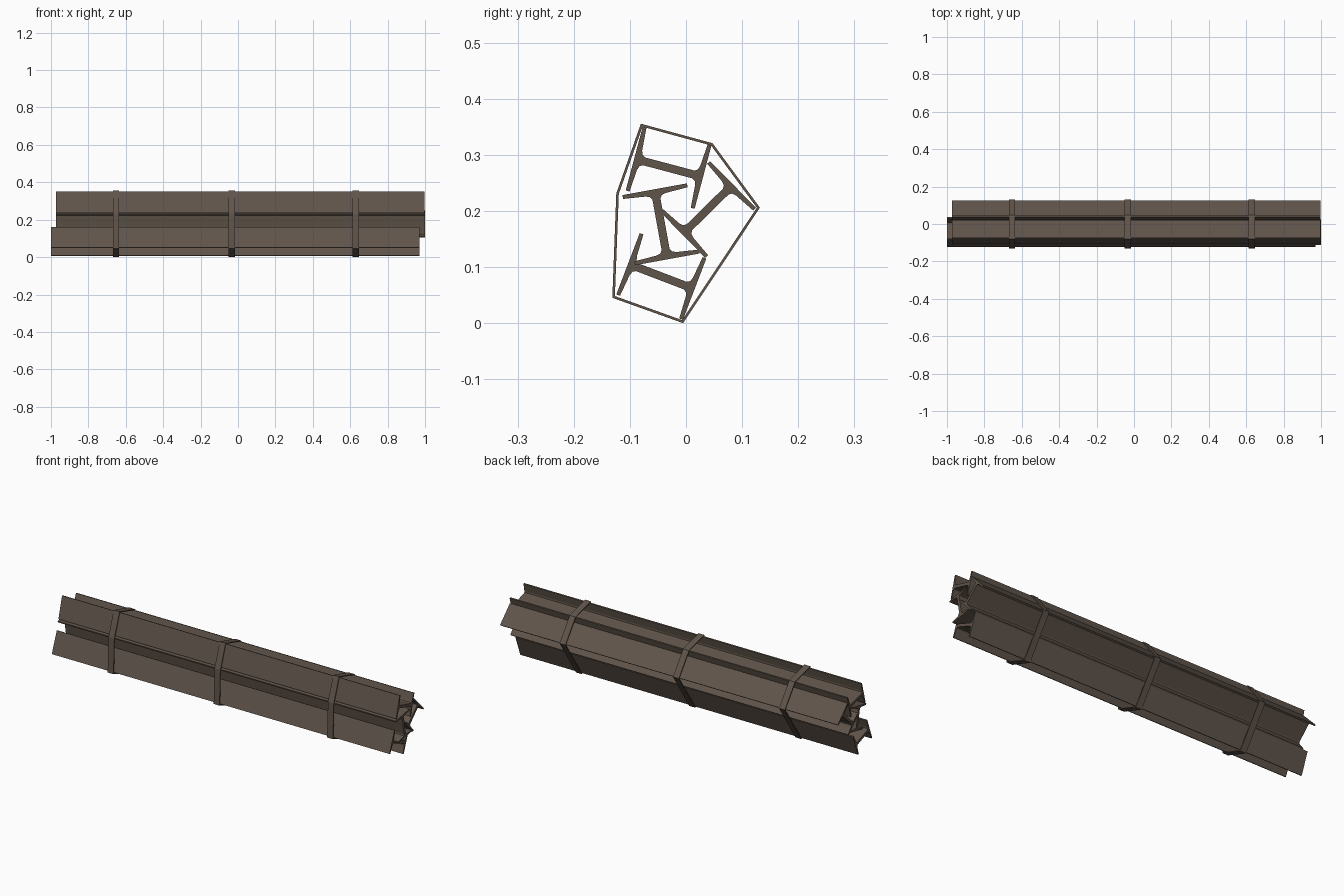
import bpy, bmesh, math
from mathutils import Vector

if "Cube" in bpy.data.objects:
    bpy.data.objects.remove(bpy.data.objects["Cube"])


def material(name, rgb):
    m = bpy.data.materials.new(name)
    m.diffuse_color = (*rgb, 1)
    m.use_nodes = True
    m.node_tree.nodes["Principled BSDF"].inputs["Base Color"].default_value = m.diffuse_color
    return m


steel = material("brown steel", (0.118, 0.090, 0.070))


def finish(name, bm):
    bmesh.ops.recalc_face_normals(bm, faces=bm.faces)
    me = bpy.data.meshes.new(name)
    bm.to_mesh(me)
    bm.free()
    ob = bpy.data.objects.new(name, me)
    bpy.context.collection.objects.link(ob)
    me.materials.append(steel)


# I-beam section: one quarter (along web, along flange), mirrored to a full outline
D, W = 0.0635, 0.0585
quarter = [(D, W), (D - 0.007, W), (D - 0.010, 0.018),
           (D - 0.0125, 0.0105), (D - 0.018, 0.0072)]
outline = (quarter + [(-u, v) for u, v in reversed(quarter)]
           + [(-u, -v) for u, v in quarter]
           + [(u, -v) for u, v in reversed(quarter)])


def beam(name, cy, cz, angle, x0, x1):
    c, s = math.cos(math.radians(angle)), math.sin(math.radians(angle))
    bm = bmesh.new()
    face = bm.faces.new([bm.verts.new((x0, cy + u * c - v * s, cz + u * s + v * c))
                         for u, v in outline])
    ext = bmesh.ops.extrude_face_region(bm, geom=[face], use_keep_orig=True)
    moved = [g for g in ext["geom"] if isinstance(g, bmesh.types.BMVert)]
    bmesh.ops.translate(bm, verts=moved, vec=(x1 - x0, 0, 0))
    finish(name, bm)


# Four bundled beams
beam("top_beam", -0.031, 0.277, -14.9, -0.973, 0.998)
beam("right_beam", 0.0385, 0.203, 44.5, -0.973, 0.998)
beam("middle_beam", -0.0445, 0.1765, -79.7, -0.973, 1.0)
beam("bottom_beam", -0.044, 0.0835, -20.9, -1.0, 0.971)

# Strap centre line around the bundle (y, z)
loop = [Vector(p) for p in [(-0.079, 0.353), (0.046, 0.319), (0.129, 0.206),
                            (-0.006, 0.003), (-0.129, 0.047), (-0.122, 0.231)]]


def offset(points, d):
    """Mitred outward offset of a clockwise loop."""
    out = []
    for i, p in enumerate(points):
        a = (p - points[i - 1]).normalized()
        b = (points[(i + 1) % len(points)] - p).normalized()
        na, nb = Vector((-a.y, a.x)), Vector((-b.y, b.x))
        out.append(p + (na + nb) * d / (1 + na.dot(nb)))
    return out


def strap(name, x, width=0.034, thick=0.0045):
    bm = bmesh.new()
    rings = [[bm.verts.new((x + sx * width / 2, p.x, p.y)) for p in offset(loop, d)]
             for sx, d in [(-1, thick / 2), (1, thick / 2), (1, -thick / 2), (-1, -thick / 2)]]
    n = len(loop)
    for k in range(4):
        r, q = rings[k], rings[(k + 1) % 4]
        for i in range(n):
            j = (i + 1) % n
            bm.faces.new((r[i], r[j], q[j], q[i]))
    finish(name, bm)


# Three straps along the bundle
for label, x in (("left", -0.652), ("centre", -0.033), ("right", 0.629)):
    strap(label + "_strap", x)
